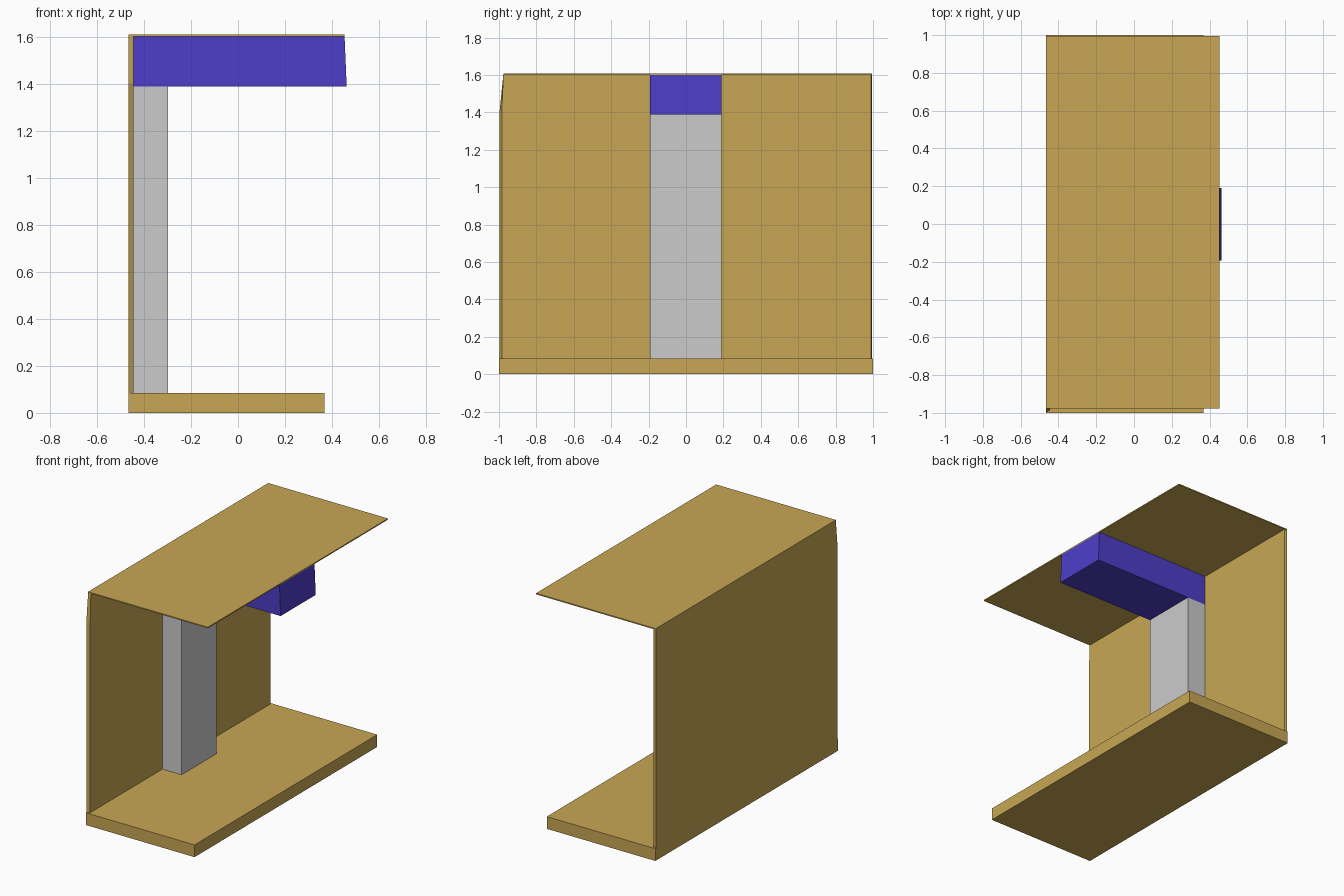
import bpy, bmesh

if "Cube" in bpy.data.objects:
    bpy.data.objects.remove(bpy.data.objects["Cube"])


def material(name, color):
    mat = bpy.data.materials.new(name)
    mat.diffuse_color = (*color, 1)
    mat.use_nodes = True
    mat.node_tree.nodes["Principled BSDF"].inputs["Base Color"].default_value = mat.diffuse_color
    return mat


wood = material("tan_board", (0.58, 0.39, 0.09))
blue = material("blue_beam", (0.075, 0.047, 0.58))


def prism(name, bottom, top, mat=None):
    """Stack of two four-point outlines, given as [(x, y, z), ...]."""
    bm = bmesh.new()
    lo = [bm.verts.new(p) for p in bottom]
    hi = [bm.verts.new(p) for p in top]
    bm.faces.new(lo[::-1])
    bm.faces.new(hi)
    n = len(lo)
    for i in range(n):
        j = (i + 1) % n
        bm.faces.new((lo[i], lo[j], hi[j], hi[i]))
    bmesh.ops.recalc_face_normals(bm, faces=bm.faces)
    mesh = bpy.data.meshes.new(name)
    bm.to_mesh(mesh)
    bm.free()
    ob = bpy.data.objects.new(name, mesh)
    bpy.context.collection.objects.link(ob)
    if mat:
        mesh.materials.append(mat)
    return ob


def rect(x0, x1, y0, y1, z):
    return [(x0, y0, z), (x1, y0, z), (x1, y1, z), (x0, y1, z)]


def box(name, x0, x1, y0, y1, z0, z1, mat=None):
    return prism(name, rect(x0, x1, y0, y1, z0), rect(x0, x1, y0, y1, z1), mat)


# Thick floor and thin roof boards
box("floor_board", -0.465, 0.367, -1, 1, 0, 0.085, wood)
box("roof_board", -0.465, 0.453, -0.977, 0.995, 1.6, 1.608, wood)

# Back wall: side outline with a clipped upper corner, slightly narrower inside
outer = [(-0.997, 0.085), (0.994, 0.085), (0.994, 1.6), (-0.977, 1.6), (-0.997, 1.4)]
inner = [(-0.985, 0.085), (0.99, 0.085), (0.99, 1.6), (-0.977, 1.6), (-0.985, 1.4)]
prism("back_wall",
      [(-0.465, y, z) for y, z in outer],
      [(-0.444, y, z) for y, z in inner], wood)

# Upright post against the wall
box("post", -0.444, -0.297, -0.193, 0.191, 0.085, 1.388)

# Overhead beam with a slightly raked free end
prism("beam",
      rect(-0.444, 0.462, -0.193, 0.191, 1.388),
      rect(-0.444, 0.453, -0.193, 0.191, 1.6), blue)
